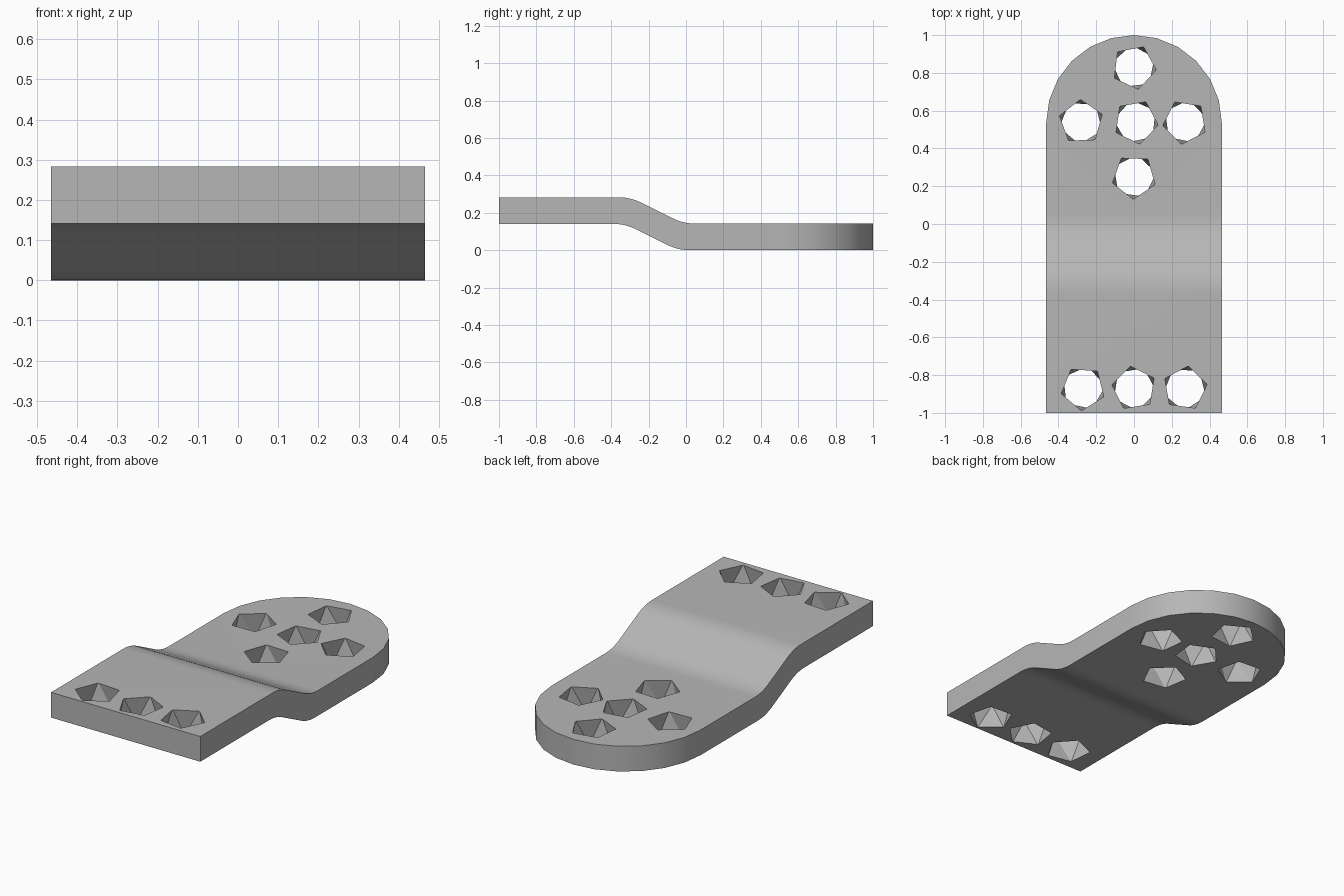
import bpy, bmesh
from math import sin, cos, radians, pi

cube = bpy.data.objects.get("Cube")
if cube:
    bpy.data.objects.remove(cube, do_unlink=True)

THICK, HALF_W = 0.142, 0.465
HIGH, LOW = 0.283, 0.142
BEND_R, BEND = 0.27, radians(26.4)

grey = bpy.data.materials.new("plain grey")
grey.use_nodes = True
colour = (0.47, 0.47, 0.47, 1)
grey.diffuse_color = colour
grey.node_tree.nodes["Principled BSDF"].inputs["Base Color"].default_value = colour


def add_object(name, bm):
    bmesh.ops.recalc_face_normals(bm, faces=bm.faces[:])
    mesh = bpy.data.meshes.new(name)
    bm.to_mesh(mesh)
    bm.free()
    mesh.materials.append(grey)
    ob = bpy.data.objects.new(name, mesh)
    bpy.context.collection.objects.link(ob)
    return ob


def prism(name, points, direction):
    bm = bmesh.new()
    face = bm.faces.new([bm.verts.new(p) for p in points])
    moved = bmesh.ops.extrude_face_region(bm, geom=[face])["geom"]
    bmesh.ops.translate(bm, vec=direction,
                        verts=[v for v in moved if isinstance(v, bmesh.types.BMVert)])
    return add_object(name, bm)


def cut(target, tool, operation):
    tool.hide_render = True
    mod = target.modifiers.new("cut", "BOOLEAN")
    mod.operation, mod.solver, mod.object = operation, "EXACT", tool
    bpy.context.view_layer.objects.active = target
    bpy.ops.object.modifier_apply(modifier=mod.name)
    bpy.data.objects.remove(tool, do_unlink=True)


# Stepped strip: a side profile with two rounded bends
steps = [BEND * i / 5 for i in range(6)]
top = [(-0.36 + BEND_R * sin(a), HIGH - BEND_R * (1 - cos(a))) for a in steps]
top += [(0.05 - BEND_R * sin(a), LOW + BEND_R * (1 - cos(a))) for a in reversed(steps)]
bottom = [(y - 0.03, z - THICK) for y, z in top]
profile = [(-1, HIGH)] + top + [(1, LOW), (1, LOW - THICK)]
profile += bottom[::-1] + [(-1, HIGH - THICK)]
plate = prism("stepped_plate", [(-HALF_W, y, z) for y, z in profile], (2 * HALF_W, 0, 0))

# Rounded back end
arc = [pi * i / 12 for i in range(13)]
outline = [(HALF_W * cos(a), 1 - HALF_W + HALF_W * sin(a), -1) for a in arc]
outline = [(HALF_W, -2, -1)] + outline + [(-HALF_W, -2, -1)]
cut(plate, prism("outline_cutter", outline, (0, 0, 2)), "INTERSECT")


# Rough five-sided screw holes, twisted between top and bottom
def hole(x, y, turn, twist):
    z_top = HIGH if y < 0 else LOW
    bm = bmesh.new()
    for z, start in ((z_top + 0.005, turn), (z_top - THICK - 0.005, turn + twist)):
        for i in range(5):
            a = radians(start + 72 * i)
            bm.verts.new((x + 0.118 * cos(a), y + 0.118 * sin(a), z))
    bmesh.ops.convex_hull(bm, input=bm.verts[:])
    cut(plate, add_object("hole_cutter", bm), "DIFFERENCE")


for x, y, turn, twist in [
    (0, 0.83, 65, 32), (-0.28, 0.54, 92, 30), (0.01, 0.54, 64, 38), (0.27, 0.54, 45, 34),
    (0, 0.25, 52, 30), (-0.27, -0.87, 50, 28), (0, -0.87, 27, 36), (0.27, -0.87, 82, 40),
]:
    hole(x, y, turn, twist)

# Soft bends and rim, crisp edges elsewhere
bpy.ops.object.select_all(action="DESELECT")
plate.select_set(True)
bpy.context.view_layer.objects.active = plate
bpy.ops.object.shade_smooth_by_angle(angle=radians(20))
